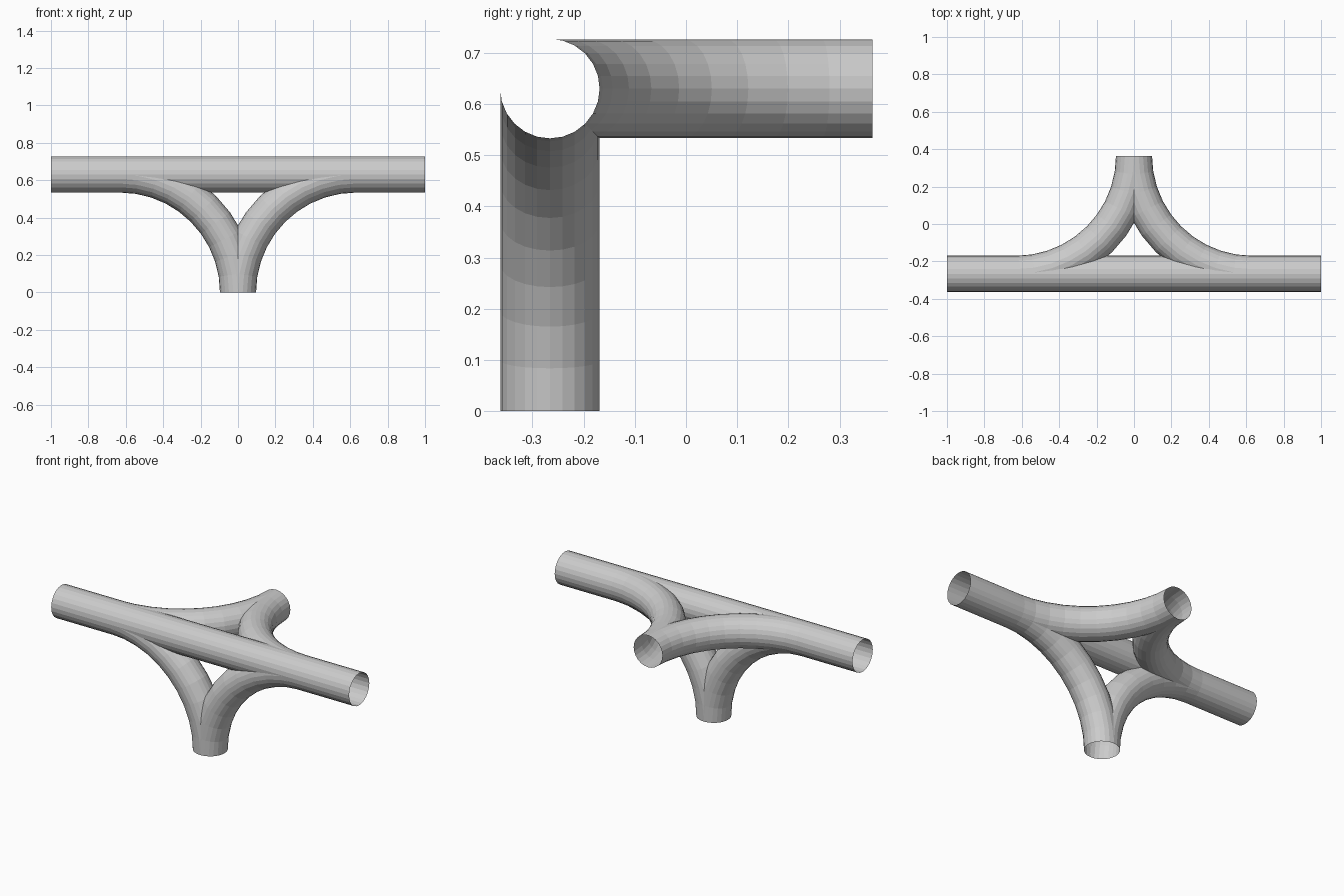
import bpy, bmesh
from math import sin, cos, pi
from mathutils import Vector

if "Cube" in bpy.data.objects:
    bpy.data.objects.remove(bpy.data.objects["Cube"])

R = 0.63                       # bend radius
CY, CZ = -0.266, 0.634         # axis of the straight pipe
SIDES, STEPS = 24, 10


def tube(name, path, tangents, side, radius, clip=False):
    """Closed tube along a planar path; side is the normal of that plane."""
    bm = bmesh.new()
    rings = []
    for p, t in zip(path, tangents):
        n = t.cross(side)
        rings.append([bm.verts.new(p + radius * (cos(a) * n + sin(a) * side))
                      for a in (2 * pi * i / SIDES for i in range(SIDES))])
    for a, b in zip(rings, rings[1:]):
        for i in range(SIDES):
            j = (i + 1) % SIDES
            bm.faces.new((a[i], a[j], b[j], b[i]))
    bm.faces.new(rings[0])
    bm.faces.new(rings[-1])
    if clip:                   # keep only the x > 0 side and close the cut
        geom = bm.verts[:] + bm.edges[:] + bm.faces[:]
        bmesh.ops.bisect_plane(bm, geom=geom, dist=1e-5, plane_co=(0, 0, 0),
                               plane_no=(1, 0, 0), clear_inner=True)
        bmesh.ops.holes_fill(bm, edges=[e for e in bm.edges if e.is_boundary])
    bmesh.ops.recalc_face_normals(bm, faces=bm.faces[:])
    me = bpy.data.meshes.new(name)
    bm.to_mesh(me)
    bm.free()
    ob = bpy.data.objects.new(name, me)
    bpy.context.collection.objects.link(ob)
    return ob


def bend(name, out):
    """Quarter bend leaving the straight pipe towards the direction 'out'."""
    X = Vector((1, 0, 0))
    centre = Vector((R, CY, CZ)) + out * R
    path, tans = [], []
    for k in range(STEPS + 1):
        a = pi / 2 * k / STEPS
        path.append(centre - X * R * sin(a) - out * R * cos(a))
        tans.append(-X * cos(a) + out * sin(a))
    return tube(name, path, tans, X.cross(out), 0.0965, clip=True)


# Right half: straight pipe joined with the downward and backward bends
X = Vector((1, 0, 0))
pipe = tube("pipe_junction", [Vector((0, CY, CZ)), Vector((1, CY, CZ))],
            [X, X], Vector((0, 0, 1)), 0.0972)
back_dir, down_dir = Vector((0, 1, 0)), Vector((0, 0, -1))
bpy.context.view_layer.objects.active = pipe
for name, out in (("down_bend", down_dir), ("back_bend", back_dir)):
    ob = bend(name, out)
    mod = pipe.modifiers.new(name, 'BOOLEAN')
    mod.operation, mod.solver, mod.object = 'UNION', 'EXACT', ob
    bpy.ops.object.modifier_apply(modifier=mod.name)
    bpy.data.objects.remove(ob)

# Open the pipe ends and the centre plane
bm = bmesh.new()
bm.from_mesh(pipe.data)
planes = ((0, 0.0), (0, 1.0), (1, CY + R), (2, CZ - R))
caps = [f for f in bm.faces if any(
    all(abs(v.co[ax] - val) < 1e-3 for v in f.verts) for ax, val in planes)]
bmesh.ops.delete(bm, geom=caps, context='FACES')
# Set the foot on the ground
bmesh.ops.translate(bm, verts=bm.verts[:], vec=(0, 0, R - CZ))
bm.to_mesh(pipe.data)
bm.free()

# Mirror to the left half
mir = pipe.modifiers.new("mirror", 'MIRROR')
mir.use_clip = True
mir.merge_threshold = 0.0005
bpy.ops.object.modifier_apply(modifier=mir.name)
